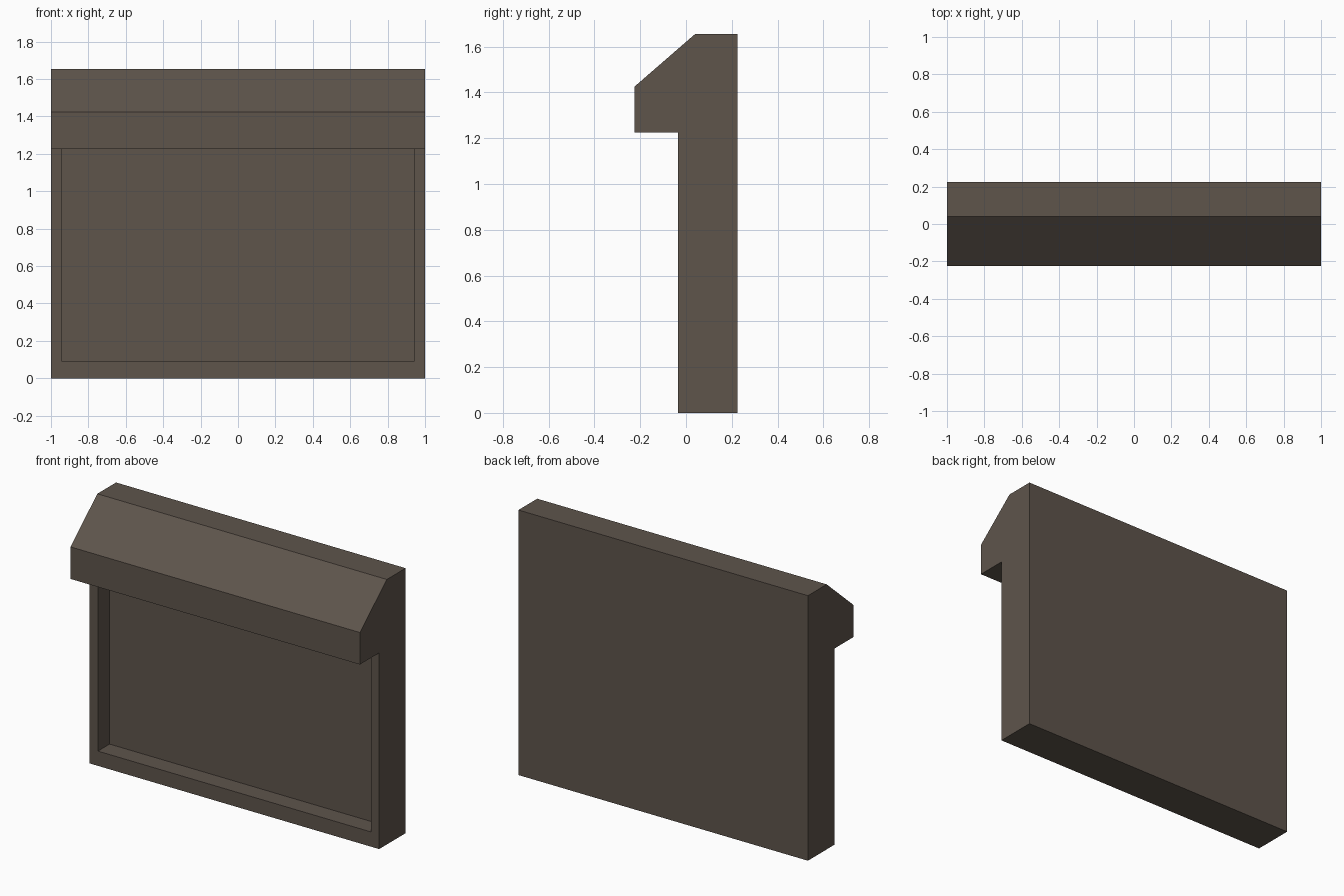
import bpy, bmesh

if "Cube" in bpy.data.objects:
    bpy.data.objects.remove(bpy.data.objects["Cube"])

# Main sizes
BACK, FRONT, HOOD = 0.225, -0.035, -0.225    # y positions
TOP, EAVE, SOFFIT = 1.655, 1.425, 1.225      # z heights
LEFT, RIGHT, SILL, DEEP = -0.943, 0.943, 0.092, 0.08   # recess

bm = bmesh.new()

def face(points):
    bm.faces.new([bm.verts.new(p) for p in points])

# Side profile (y, z), drawn as two end caps joined by strips
profile = [(BACK, 0), (BACK, TOP), (0.04, TOP), (HOOD, EAVE),
           (HOOD, SOFFIT), (FRONT, SOFFIT), (FRONT, 0)]
for x in (-1, 1):
    face([(x, y, z) for y, z in profile])
for i, (y0, z0) in enumerate(profile):
    if i in (4, 5):      # soffit and front are notched by the recess
        continue
    y1, z1 = profile[(i + 1) % len(profile)]
    face([(-1, y0, z0), (1, y0, z0), (1, y1, z1), (-1, y1, z1)])

# Front frame around the recess
outline = [(-1, SOFFIT), (-1, 0), (1, 0), (1, SOFFIT)]
opening = [(RIGHT, SOFFIT), (RIGHT, SILL), (LEFT, SILL), (LEFT, SOFFIT)]
face([(x, FRONT, z) for x, z in outline + opening])

# Recess walls and back
for (x0, z0), (x1, z1) in zip(opening, opening[1:]):
    face([(x0, FRONT, z0), (x1, FRONT, z1), (x1, DEEP, z1), (x0, DEEP, z0)])
face([(x, DEEP, z) for x, z in opening])

# Soffit, running back over the recess
soffit = [(-1, HOOD), (1, HOOD), (1, FRONT), (RIGHT, FRONT), (RIGHT, DEEP),
          (LEFT, DEEP), (LEFT, FRONT), (-1, FRONT)]
face([(x, y, SOFFIT) for x, y in soffit])

bmesh.ops.remove_doubles(bm, verts=bm.verts[:], dist=0.0005)
bmesh.ops.recalc_face_normals(bm, faces=bm.faces[:])

mesh = bpy.data.meshes.new("hooded_panel")
bm.to_mesh(mesh)
bm.free()
mat = bpy.data.materials.new("dark brown")
mat.diffuse_color = (0.112, 0.089, 0.071, 1)
mat.use_nodes = True
mat.node_tree.nodes["Principled BSDF"].inputs["Base Color"].default_value = mat.diffuse_color
mesh.materials.append(mat)
bpy.context.collection.objects.link(bpy.data.objects.new("hooded_panel", mesh))
